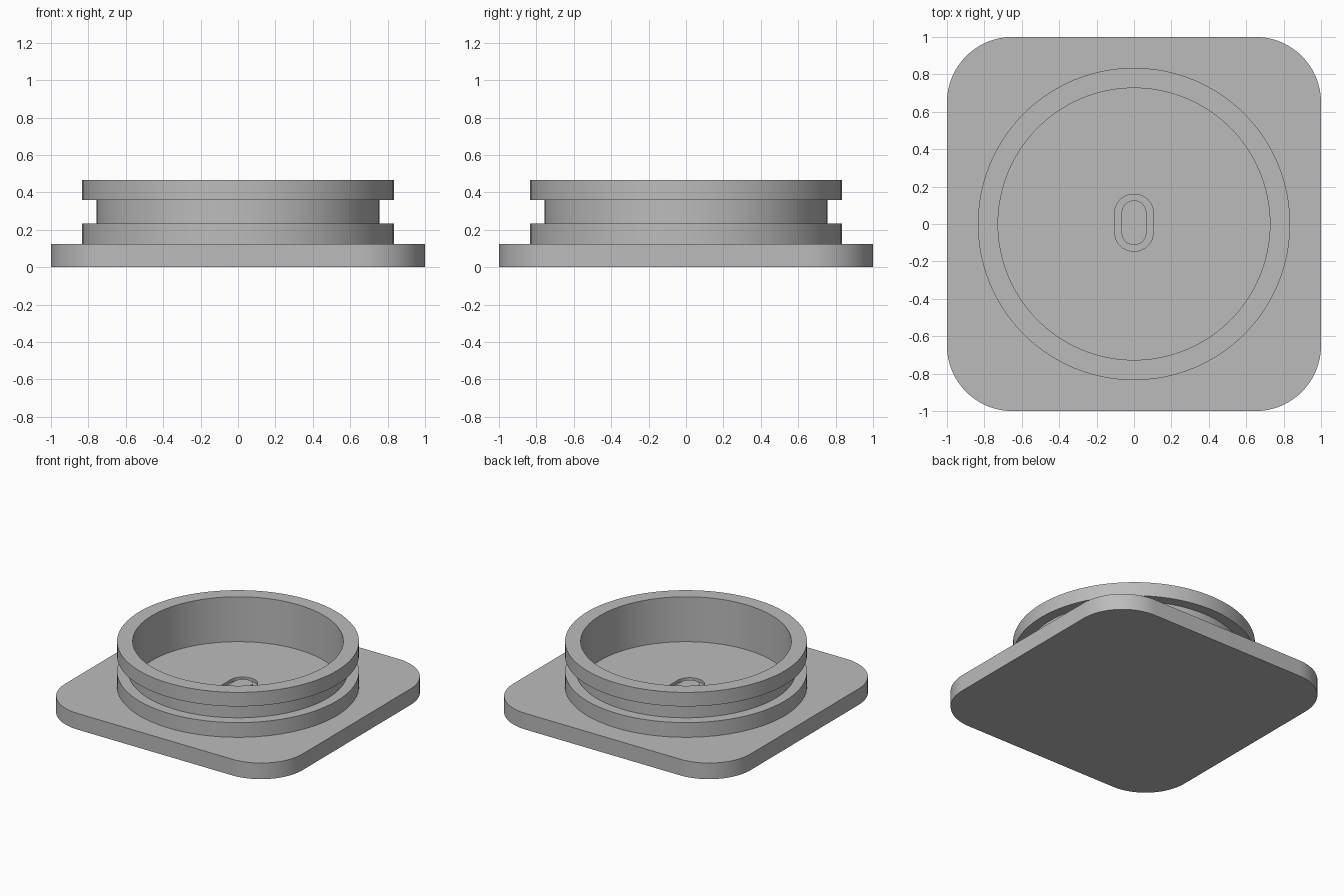
import bpy
import bmesh
import math

if "Cube" in bpy.data.objects:
    bpy.data.objects.remove(bpy.data.objects["Cube"], do_unlink=True)

grey = bpy.data.materials.new("mid_grey")
grey.use_nodes = True
grey.diffuse_color = (0.5, 0.5, 0.5, 1)
grey.node_tree.nodes["Principled BSDF"].inputs["Base Color"].default_value = (0.5, 0.5, 0.5, 1)

STEPS = 24  # segments per rounded corner


def outline(half_x, half_y, radius, centre_y=0.0):
    """Rounded rectangle; a circle when both halves equal the radius."""
    points = []
    for corner, (sx, sy) in enumerate([(1, 1), (-1, 1), (-1, -1), (1, -1)]):
        for i in range(STEPS + 1):
            a = math.pi / 2 * (corner + i / STEPS)
            points.append((sx * (half_x - radius) + radius * math.cos(a),
                           centre_y + sy * (half_y - radius) + radius * math.sin(a)))
    return points


def build(name, sections, closed=False):
    """Join a chain of (outline, height) sections; cap the ends unless closed."""
    bm = bmesh.new()
    loops = [[bm.verts.new((x, y, z)) for x, y in pts] for pts, z in sections]
    pairs = list(zip(loops, loops[1:]))
    if closed:
        pairs.append((loops[-1], loops[0]))
    for low, high in pairs:
        for i in range(len(low)):
            j = (i + 1) % len(low)
            bm.faces.new((low[i], low[j], high[j], high[i]))
    if not closed:
        bm.faces.new(loops[0][::-1])
        bm.faces.new(loops[-1])
    bmesh.ops.remove_doubles(bm, verts=bm.verts, dist=1e-5)
    bmesh.ops.recalc_face_normals(bm, faces=bm.faces)
    mesh = bpy.data.meshes.new(name)
    bm.to_mesh(mesh)
    bm.free()
    mesh.materials.append(grey)
    obj = bpy.data.objects.new(name, mesh)
    bpy.context.collection.objects.link(obj)
    bpy.ops.object.select_all(action="DESELECT")
    obj.select_set(True)
    bpy.context.view_layer.objects.active = obj
    bpy.ops.object.shade_smooth_by_angle(angle=math.radians(30))
    return obj


# Square base plate with a shallow oval groove in the middle of its top
TOP, GROOVE = 0.123, 0.1
plate = outline(1, 1, 0.35)
groove_outer = outline(0.103, 0.152, 0.1, 0.007)
groove_inner = outline(0.066, 0.119, 0.065, 0.007)
build("base_plate", [(plate, 0), (plate, TOP), (groove_outer, TOP), (groove_outer, GROOVE),
                     (groove_inner, GROOVE), (groove_inner, TOP)])

# Round collar: two flanges with a channel between them
profile = [(0.727, 0.12), (0.835, 0.12), (0.835, 0.235), (0.757, 0.235),
           (0.757, 0.358), (0.835, 0.358), (0.835, 0.465), (0.727, 0.465)]
build("flanged_collar", [(outline(r, r, r), z) for r, z in profile], closed=True)
